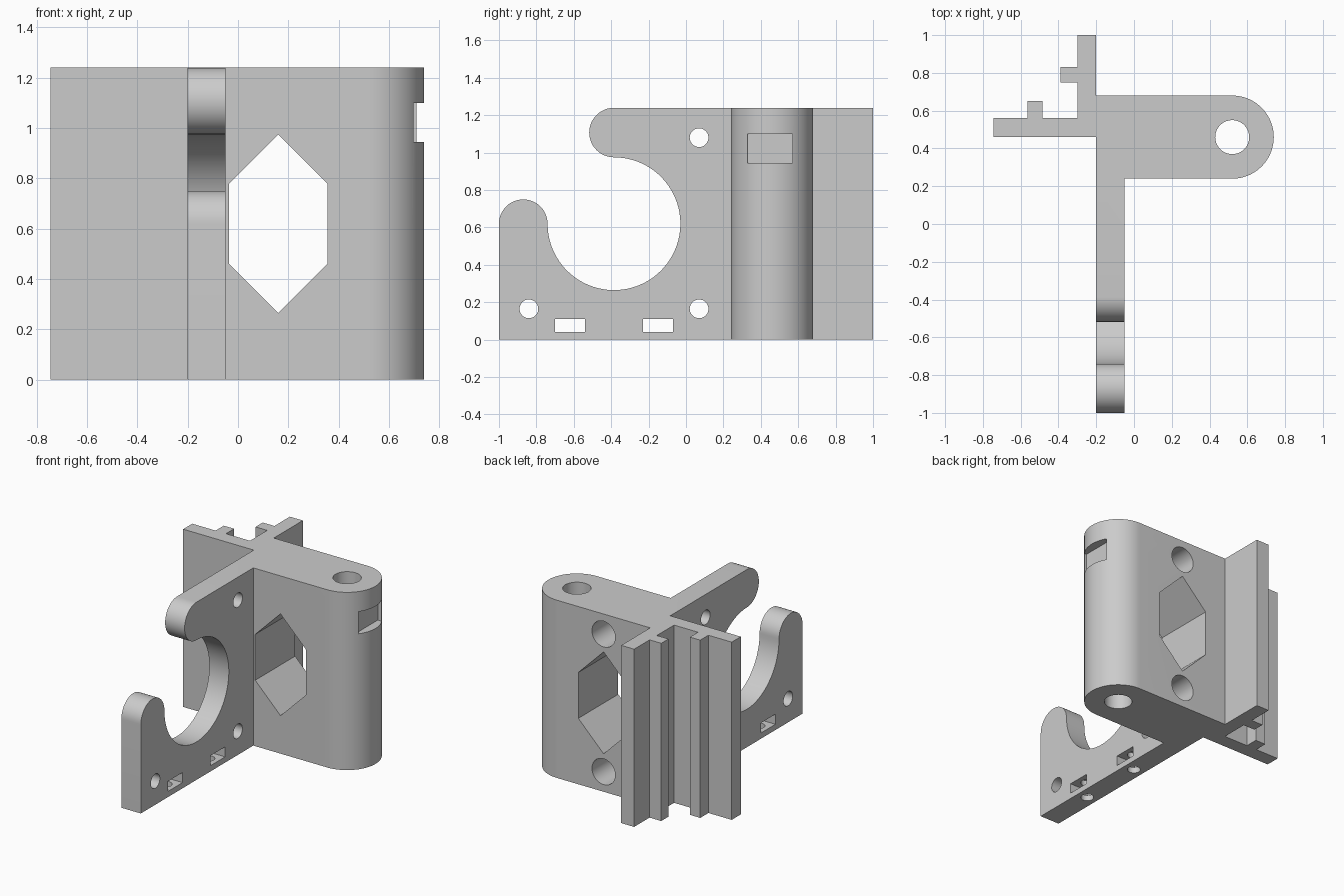
import bpy, bmesh
from math import cos, sin, radians
from mathutils import Vector

cube = bpy.data.objects.get("Cube")
if cube:
    bpy.data.objects.remove(cube, do_unlink=True)

HEIGHT = 1.24

grey = bpy.data.materials.new("plain grey")
grey.use_nodes = True
colour = (0.6, 0.6, 0.6, 1)
grey.diffuse_color = colour
grey.node_tree.nodes["Principled BSDF"].inputs["Base Color"].default_value = colour


def arc(cx, cy, r, start, end, steps=24):
    """Points along an arc, both ends included."""
    angles = [radians(start + (end - start) * i / steps) for i in range(steps + 1)]
    return [(cx + r * cos(a), cy + r * sin(a)) for a in angles]


def circle(cx, cy, r):
    return arc(cx, cy, r, 0, 360, 40)[:-1]


def rect(a0, b0, a1, b1):
    return [(a0, b0), (a1, b0), (a1, b1), (a0, b1)]


def prism(name, outline, axis, low, high):
    """Extrude a flat outline along one axis from low to high."""
    place = {"x": lambda a, b, c: (c, a, b),
             "y": lambda a, b, c: (a, c, b),
             "z": lambda a, b, c: (a, b, c)}[axis]
    bm = bmesh.new()
    face = bm.faces.new([bm.verts.new(place(a, b, low)) for a, b in outline])
    extruded = bmesh.ops.extrude_face_region(bm, geom=[face])["geom"]
    moved = [v for v in extruded if isinstance(v, bmesh.types.BMVert)]
    bmesh.ops.translate(bm, verts=moved, vec=Vector(place(0, 0, high - low)))
    bmesh.ops.recalc_face_normals(bm, faces=bm.faces)
    mesh = bpy.data.meshes.new(name)
    bm.to_mesh(mesh)
    bm.free()
    mesh.materials.append(grey)
    obj = bpy.data.objects.new(name, mesh)
    bpy.context.collection.objects.link(obj)
    return obj


# Bracket body: side plate, rounded pivot block and ribbed rail flanges
plan = [(-.2, -1), (-.05, -1), (-.05, .24)]
plan += arc(.52, .46, .22, -90, 90, 40)
plan += [(-.2, .68), (-.2, 1), (-.3, 1),
         (-.3, .83), (-.39, .83), (-.39, .75), (-.3, .75),
         (-.3, .56), (-.485, .56), (-.485, .65), (-.565, .65), (-.565, .56),
         (-.745, .56), (-.745, .46), (-.2, .46)]
bracket = prism("bracket", plan, "z", 0, HEIGHT)

# Open hook shape removed from the side plate
hook = [(-1.1, 1.3), (-.385, 1.3)]
hook += arc(-.385, 1.1075, .1325, 90, 270)
hook += arc(-.385, .62, .355, 90, -180, 64)[1:]
hook += arc(-.87, .62, .13, 0, 180)[1:]
hook += [(-1.1, .62)]
cutters = [prism("hook_cutter", hook, "x", -.3, .05)]

# Screw holes through the side plate
for y, z in [(.07, 1.08), (.07, .165), (-.84, .165)]:
    cutters.append(prism("screw_cutter", circle(y, z, .05), "x", -.3, .05))

# Nut slots along the foot, each with a screw hole from below
for y in (-.62, -.15):
    cutters.append(prism("slot_cutter", rect(y - .08, .04, y + .08, .11), "x", -.3, .05))
    cutters.append(prism("foot_cutter", circle(-.125, y, .042), "z", -.1, .15))

# Pivot hole, long six-sided window, and blind holes in the back
cutters.append(prism("pivot_cutter", circle(.52, .46, .09), "z", -.1, 1.4))
window = [(-.035, .46), (.16, .265), (.355, .46), (.355, .78), (.16, .975), (-.035, .78)]
cutters.append(prism("window_cutter", window, "y", .1, .8))
for z in (.14, 1.1):
    cutters.append(prism("back_cutter", circle(.16, z, .09), "y", .38, .8))

# Shallow notch in the rounded end
cutters.append(prism("notch_cutter", rect(.33, .945, .57, 1.1), "x", .68, .9))

# Apply the cuts, then drop the cutters
bpy.ops.object.select_all(action="DESELECT")
bracket.select_set(True)
bpy.context.view_layer.objects.active = bracket
for cutter in cutters:
    cutter.hide_render = True
    cut = bracket.modifiers.new("cut", "BOOLEAN")
    cut.operation = "DIFFERENCE"
    cut.solver = "EXACT"
    cut.object = cutter
    bpy.ops.object.modifier_apply(modifier=cut.name)
for cutter in cutters:
    bpy.data.objects.remove(cutter, do_unlink=True)

bpy.ops.object.shade_smooth_by_angle(angle=radians(30))
